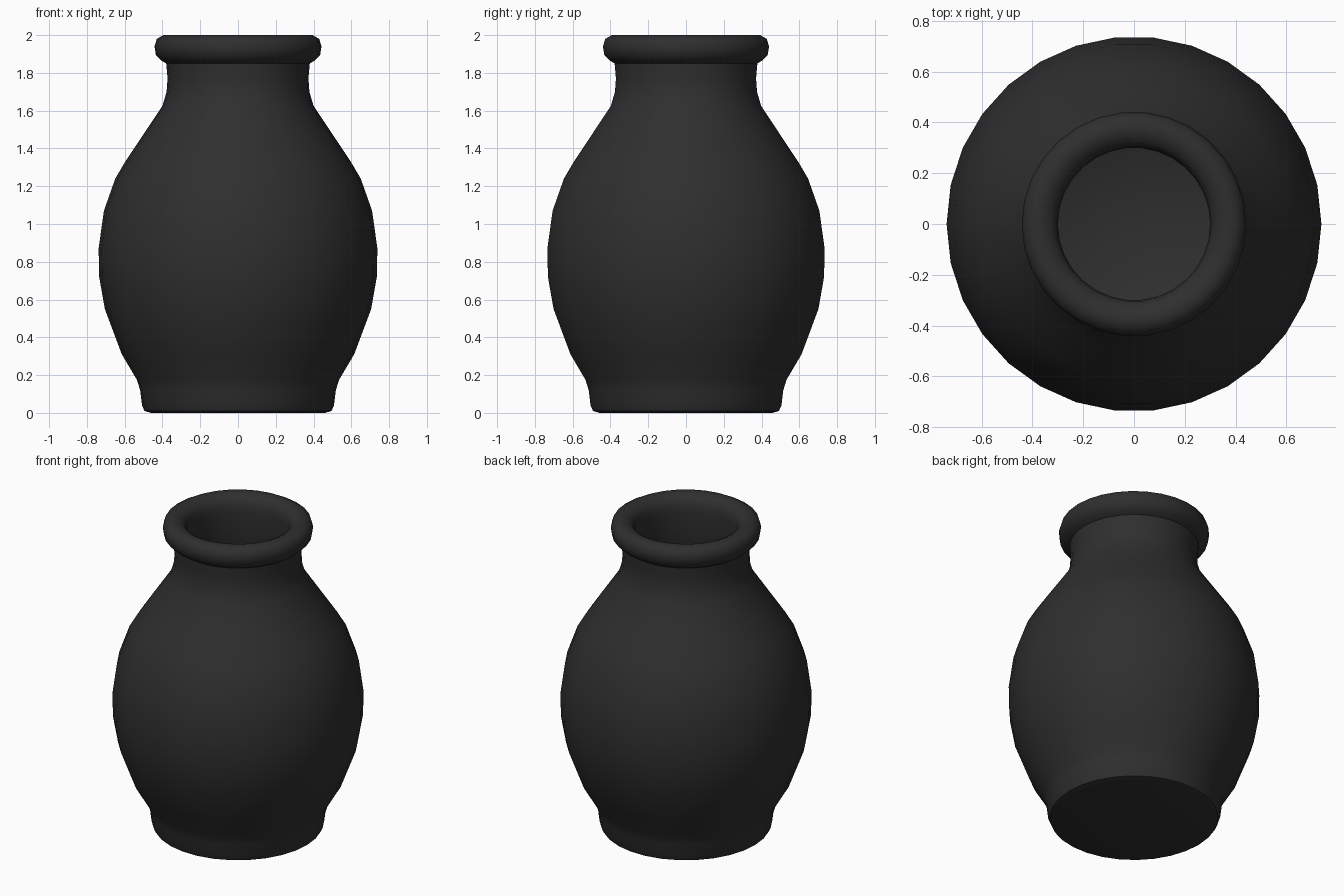
import bpy, bmesh, math

if "Cube" in bpy.data.objects:
    bpy.data.objects.remove(bpy.data.objects["Cube"])

SIDES = 30

clay = bpy.data.materials.new("charcoal")
clay.diffuse_color = (0.028, 0.028, 0.028, 1)
clay.use_nodes = True
clay.node_tree.nodes["Principled BSDF"].inputs["Base Color"].default_value = clay.diffuse_color

# Closed outline (radius, height): foot, belly, neck, rolled lip, inner wall, inner floor
profile = [
    (0, 0), (0.46, 0), (0.495, 0.01), (0.508, 0.04), (0.518, 0.12), (0.535, 0.175),
    (0.615, 0.31), (0.705, 0.55), (0.735, 0.72), (0.738, 0.87), (0.71, 1.07),
    (0.65, 1.24), (0.60, 1.325), (0.50, 1.475), (0.40, 1.625), (0.378, 1.70),
    (0.373, 1.77), (0.38, 1.85), (0.405, 1.865), (0.435, 1.895), (0.442, 1.94),
    (0.43, 1.98), (0.395, 2.0), (0.36, 1.998), (0.325, 1.98), (0.305, 1.95),
    (0.30, 1.90), (0.30, 1.70), (0.33, 1.60), (0.43, 1.45), (0.58, 1.22),
    (0.64, 1.05), (0.665, 0.87), (0.635, 0.57), (0.545, 0.33), (0.46, 0.16),
    (0.40, 0.10), (0, 0.10),
]

# Spin the outline around the vertical axis
bm = bmesh.new()
verts = [bm.verts.new((r, 0, z)) for r, z in profile]
edges = [bm.edges.new(p) for p in zip(verts, verts[1:])]
bmesh.ops.spin(bm, geom=verts + edges, cent=(0, 0, 0), axis=(0, 0, 1),
               angle=2 * math.pi, steps=SIDES, use_merge=True)
bmesh.ops.remove_doubles(bm, verts=bm.verts, dist=0.0005)
bmesh.ops.recalc_face_normals(bm, faces=bm.faces)

mesh = bpy.data.meshes.new("vase")
bm.to_mesh(mesh)
bm.free()
mesh.materials.append(clay)
vase = bpy.data.objects.new("vase", mesh)
bpy.context.collection.objects.link(vase)

# Smooth shading, with the crease under the lip kept sharp
bpy.context.view_layer.objects.active = vase
vase.select_set(True)
bpy.ops.object.shade_smooth_by_angle(angle=math.radians(50))
